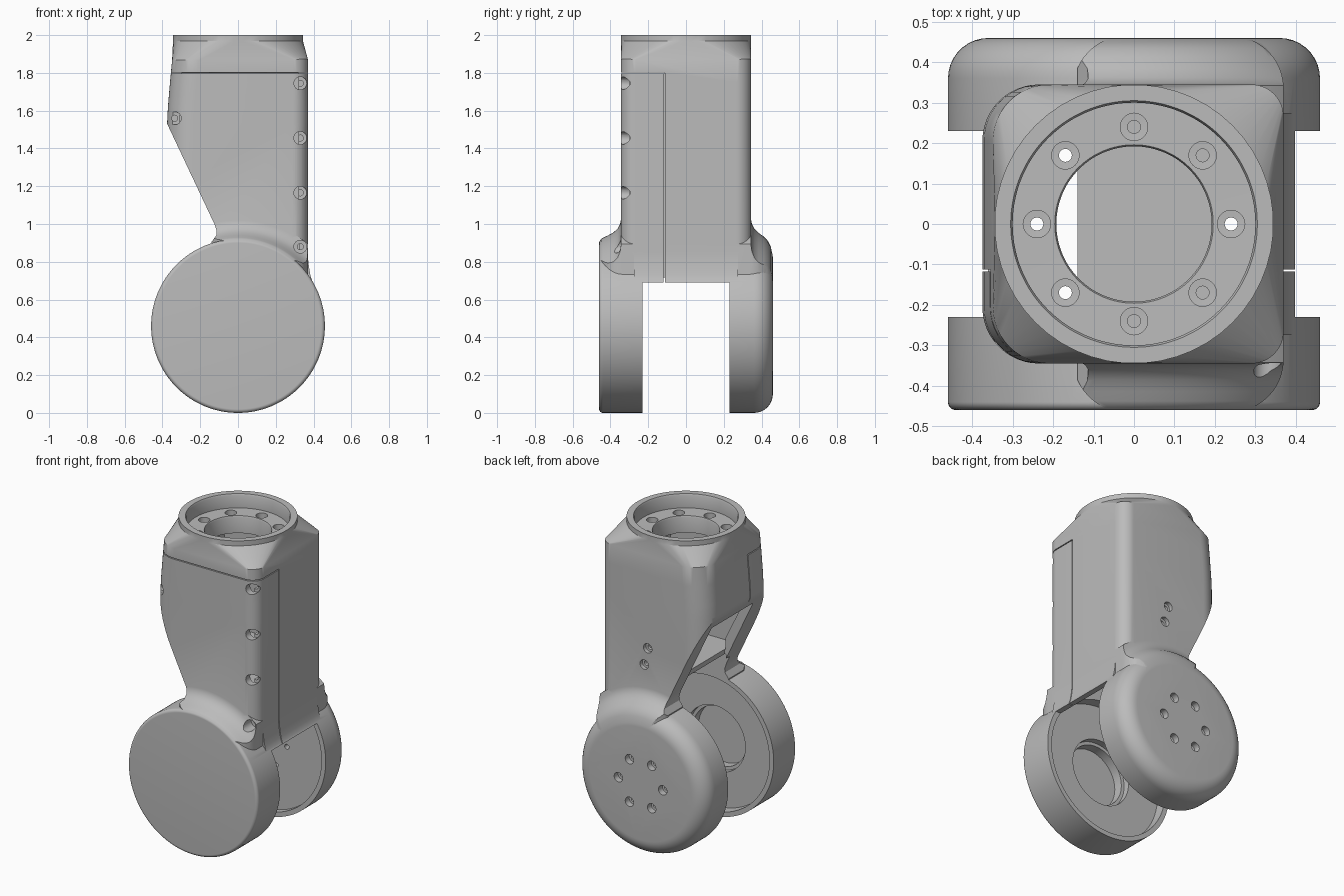
import bpy, bmesh, math
from mathutils import Matrix, Vector

if "Cube" in bpy.data.objects:
    bpy.data.objects.remove(bpy.data.objects["Cube"], do_unlink=True)

grey = bpy.data.materials.new("metal_grey")
grey.use_nodes = True
grey.diffuse_color = (0.5, 0.5, 0.5, 1)
grey.node_tree.nodes["Principled BSDF"].inputs["Base Color"].default_value = (0.5, 0.5, 0.5, 1)

HUB = 0.46                                       # hub radius and height of its axis
ALONG_Y = Matrix.Rotation(-math.pi / 2, 4, 'X')  # local z -> world +y
TO_BACK = Matrix.Translation((0, 0, HUB)) @ ALONG_Y


def make(name, bm):
    bmesh.ops.recalc_face_normals(bm, faces=bm.faces)
    mesh = bpy.data.meshes.new(name)
    bm.to_mesh(mesh)
    bm.free()
    mesh.materials.append(grey)
    ob = bpy.data.objects.new(name, mesh)
    bpy.context.collection.objects.link(ob)
    return ob


def loft(bm, rings):
    """Skin closed rings of points and cap both ends."""
    rows = [[bm.verts.new(p) for p in ring] for ring in rings]
    n = len(rows[0])
    for a, b in zip(rows, rows[1:]):
        for i in range(n):
            j = (i + 1) % n
            bm.faces.new((a[i], a[j], b[j], b[i]))
    bm.faces.new(rows[0][::-1])
    bm.faces.new(rows[-1])


def lofted(name, rings):
    bm = bmesh.new()
    loft(bm, rings)
    return make(name, bm)


def lathe(bm, profile, matrix=Matrix(), n=128):
    """Solid of revolution from (radius, height) pairs."""
    loft(bm, [[matrix @ Vector((r * math.cos(i * math.tau / n), r * math.sin(i * math.tau / n), h))
               for i in range(n)] for r, h in profile])


def turned(name, profile, matrix=Matrix()):
    bm = bmesh.new()
    lathe(bm, profile, matrix)
    return make(name, bm)


def prism(name, outline, y0, y1):
    """Extrude an x-z outline along y."""
    return lofted(name, [[(x, y, z) for x, z in outline] for y in (y0, y1)])


def box(name, x0, x1, y0, y1, z0, z1):
    return prism(name, [(x0, z0), (x1, z0), (x1, z1), (x0, z1)], y0, y1)


def combine(target, tool, operation='DIFFERENCE'):
    mod = target.modifiers.new("combine", 'BOOLEAN')
    mod.operation, mod.object, mod.solver = operation, tool, 'EXACT'
    bpy.context.view_layer.objects.active = target
    bpy.ops.object.modifier_apply(modifier=mod.name)
    bpy.data.objects.remove(tool, do_unlink=True)


# Column: rounded square that blends into a round collar
STEPS = 12


def corner_points():
    for c in range(4):
        for s in range(STEPS + 1):
            yield c, s / STEPS


def square_ring(z, left, lift=0.0, half_y=0.345, r_left=0.14, r_right=0.08):
    pts = []
    for c, t in corner_points():
        r = r_left if c in (1, 2) else r_right
        a = math.radians(90 * (c + t))
        cx = 0.37 - r if c in (0, 3) else left + r
        cy = (half_y - r) * (1 if c < 2 else -1)
        x, y = cx + r * math.cos(a), cy + r * math.sin(a)
        pts.append((x, y, z + lift * (math.hypot(x, y) - 0.345)))
    return pts


def round_ring(z, r=0.345):
    angles = [math.radians(90 * c + 4 + 82 * t) for c, t in corner_points()]
    return [(r * math.cos(a), r * math.sin(a), z) for a in angles]


housing = lofted("arm_housing", [
    square_ring(0.6, -0.375), square_ring(1.54, -0.375), square_ring(1.62, -0.371),
    square_ring(1.75, -0.36), square_ring(1.86, -0.349, 0.1), round_ring(1.968), round_ring(2.0)])

# Flared shoulder between the column faces and the hub, with rounded ends
front_flare = [(0.41, -0.4595), (0.432, -0.4593), (0.449, -0.457), (0.461, -0.4495), (0.468, -0.438),
               (0.479, -0.414), (0.495, -0.385), (0.515, -0.362), (0.54, -0.349), (0.57, -0.343)]
back_flare = [(0.57, 0.343), (0.54, 0.349), (0.515, 0.362), (0.493, 0.385), (0.473, 0.412),
              (0.45, 0.434), (0.42, 0.449), (0.38, 0.457), (0.34, 0.4595)]
flare = turned("flare", front_flare + back_flare, TO_BACK)
combine(flare, lofted("flare_limit", [square_ring(z, -0.15, 0, 0.465, 0.13, 0.13)
                                      for z in (0.5, 1.2)]), 'INTERSECT')
combine(housing, flare, 'UNION')

# Sloping relief on the side of the column
combine(housing, prism("relief", [(-0.7, 1.53), (-0.375, 1.53), (-0.125, 1.0), (-0.113, 0.965),
                                  (-0.115, 0.94), (-0.14, 0.905), (-0.14, 0.5), (-0.7, 0.5)], -1, 1))

# Fillet where the straight side meets the drum
combine(housing, prism("side_fillet", [(0.33, 0.86), (0.3695, 0.86), (0.3715, 0.81), (0.376, 0.77),
                                       (0.383, 0.73), (0.392, 0.7), (0.392, 0.62), (0.33, 0.62)],
                       -0.275, 0.275), 'UNION')

# Hub drum: tight front edge, generously rounded back edge
quarter = [math.radians(d) for d in range(0, 91, 10)]
front_edge = [(0.46 - 0.02 * (1 - math.sin(a)), -0.44 - 0.02 * math.cos(a)) for a in quarter]
back_edge = [(0.46 - 0.1 * (1 - math.cos(a)), 0.36 + 0.1 * math.sin(a)) for a in quarter]
combine(housing, turned("hub", front_edge + back_edge, TO_BACK), 'UNION')

# Fork slot, the open space above it, recessed inner hub faces and side opening
combine(housing, box("fork_slot", -1, 1, -0.23, 0.23, -1, 0.69))
combine(housing, turned("fork_pocket", [(0.43, -0.30), (0.43, 0.27)], TO_BACK))
combine(housing, box("fork_void", -0.15, 0.325, -0.23, 0.23, 0.65, 1.08))
combine(housing, box("fork_side", -1, -0.14, -0.23, 0.23, 0.6, 0.96))
combine(housing, prism("opening", [(-0.7, 0.9), (-0.14, 0.9), (-0.14, 1.3), (-0.25, 1.46),
                                   (-0.7, 1.46)], -0.19, 0.23))

# Hollow interior above a thin floor
combine(housing, prism("cavity", [(-0.145, 1.11), (0.32, 1.11), (0.32, 1.8), (-0.3, 1.8),
                                  (-0.31, 1.52), (-0.145, 1.18)], -0.3, 0.3))

# Collar recess and central bore
combine(housing, turned("collar_bore", [(0.192, 1.7), (0.192, 1.9), (0.196, 1.91), (0.3, 1.911),
                                        (0.3, 1.99), (0.305, 2.0), (0.305, 2.1)]))

# Stepped bearing seat inside the front fork
combine(housing, turned("bearing_seat", [(0.21, -0.29), (0.21, -0.34), (0.19, -0.341),
                                         (0.19, -0.40)], TO_BACK))

# Counterbored bolt holes, all cut together
bm = bmesh.new()


def bolt_hole(location, rotation, start, floor, end, r=0.034):
    lathe(bm, [(r, start), (r, floor), (0.016, floor - 0.001 if start > floor else floor + 0.001),
               (0.016, end)], Matrix.Translation(location) @ rotation, 24)


for k in range(8):
    a = k * math.pi / 4
    bolt_hole((0.24 * math.cos(a), 0.24 * math.sin(a), 0), Matrix(), 1.95, 1.87, 1.75)
for k in range(6):
    a = k * math.pi / 3
    bolt_hole((0.157 * math.cos(a), 0, HUB + 0.157 * math.sin(a)), ALONG_Y, 0.55, 0.42, 0.2, 0.03)
for x, z in ((0.33, 1.745), (0.33, 1.455), (0.33, 1.165), (0.33, 0.88), (-0.335, 1.56)):
    bolt_hole((x, 0, z), ALONG_Y, -0.6, -0.29, -0.22)
for x, z in ((0.03, 1.275), (0.055, 1.165)):
    bolt_hole((x, 0, z), ALONG_Y, 0.5, 0.32, 0.25, 0.03)
lathe(bm, [(0.03, 1.0), (0.03, 1.15)], Matrix.Translation((0.24, 0, 0)), 24)
combine(housing, make("bolt_holes", bm))

# Seams around the front cover
combine(housing, box("seam_top", -1, 1, -1, -0.115, 1.797, 1.803))
combine(housing, box("seam_left", 0.345, 1, -0.118, -0.112, 0.6, 1.8))
combine(housing, box("seam_right", -1, -0.345, -0.118, -0.112, 1.5, 1.8))

# Smooth shading with crisp machined edges
bpy.ops.object.select_all(action='DESELECT')
housing.select_set(True)
bpy.context.view_layer.objects.active = housing
bpy.ops.object.shade_smooth_by_angle(angle=math.radians(30))
